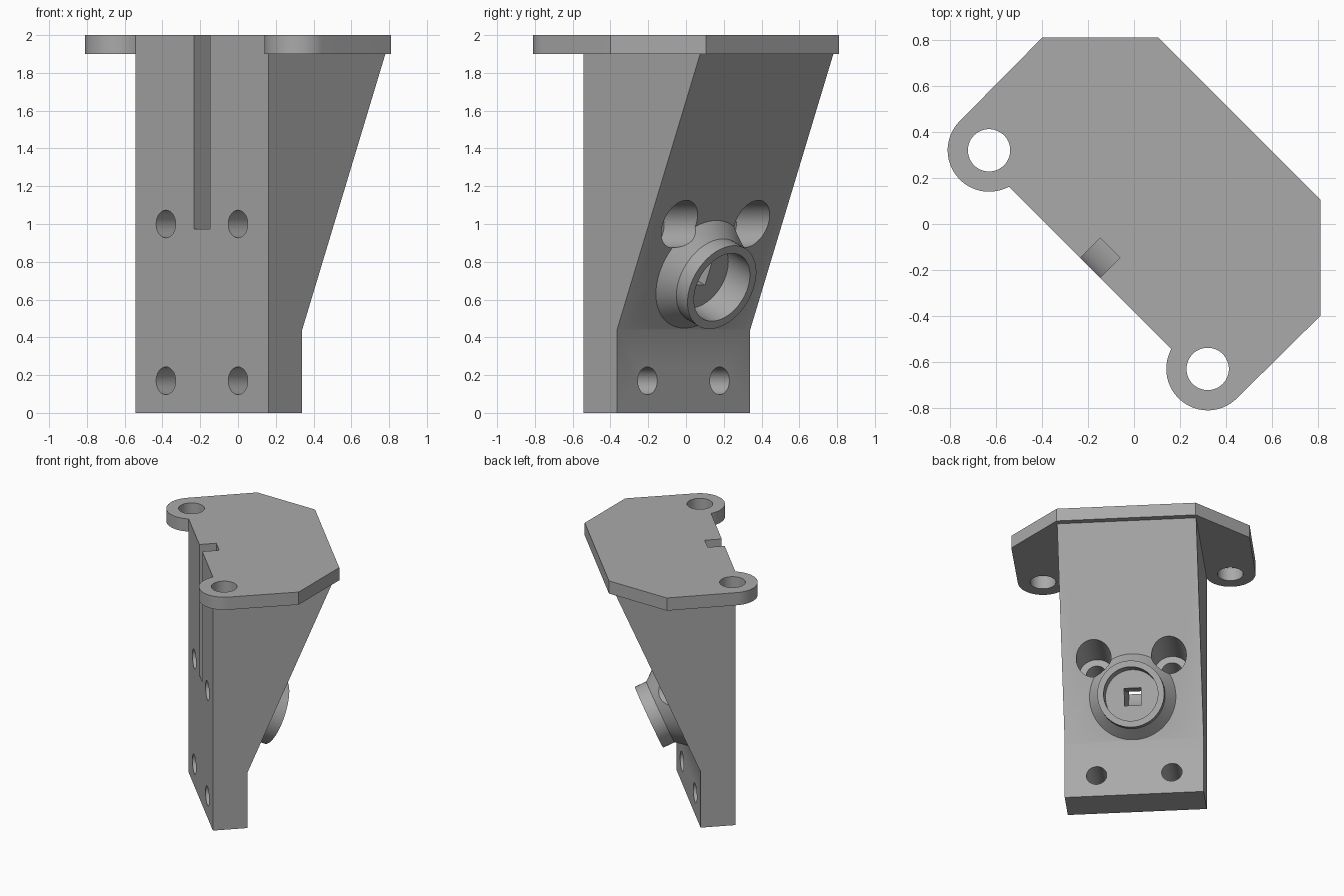
import bpy, bmesh, math
from mathutils import Vector, Matrix

if "Cube" in bpy.data.objects:
    bpy.data.objects.remove(bpy.data.objects["Cube"], do_unlink=True)

grey = bpy.data.materials.new("plain grey")
grey.use_nodes = True
colour = (0.40, 0.40, 0.40, 1)
grey.diffuse_color = colour
grey.node_tree.nodes["Principled BSDF"].inputs["Base Color"].default_value = colour

# Working frame: x along the mounting face, y from front to back
HALF, FRONT, BACK, RISE = 0.4985, -0.27, -0.018, 0.44
slope = Vector((0, 0.623, 1.46)).normalized()
axis = Vector((0, slope.z, -slope.y))
boss_base = Vector((0, 0.107, 0.734))


def make(name, bm):
    bmesh.ops.recalc_face_normals(bm, faces=bm.faces)
    mesh = bpy.data.meshes.new(name)
    bm.to_mesh(mesh)
    bm.free()
    mesh.materials.append(grey)
    obj = bpy.data.objects.new(name, mesh)
    bpy.context.collection.objects.link(obj)
    return obj


def prism(name, points, direction):
    bm = bmesh.new()
    face = bm.faces.new([bm.verts.new(p) for p in points])
    new = bmesh.ops.extrude_face_region(bm, geom=[face])["geom"]
    bmesh.ops.translate(bm, vec=direction,
                        verts=[v for v in new if isinstance(v, bmesh.types.BMVert)])
    return make(name, bm)


def lathe(name, rings, origin, direction, sides=64):
    """Closed turned solid from (radius, distance along axis) rings."""
    bm = bmesh.new()
    loops = []
    for r, h in rings:
        loops.append([bm.verts.new((r * math.cos(a), r * math.sin(a), h))
                      for a in (math.tau * i / sides for i in range(sides))])
    for low, high in zip(loops, loops[1:]):
        for i in range(sides):
            j = (i + 1) % sides
            bm.faces.new((low[i], low[j], high[j], high[i]))
    bm.faces.new(loops[0])
    bm.faces.new(loops[-1])
    turn = Vector(direction).to_track_quat("Z", "Y").to_matrix().to_4x4()
    bm.transform(Matrix.Translation(origin) @ turn)
    return make(name, bm)


def combine(target, other, operation):
    mod = target.modifiers.new(other.name, "BOOLEAN")
    mod.operation, mod.object, mod.solver = operation, other, "EXACT"
    bpy.ops.object.select_all(action="DESELECT")
    bpy.context.view_layer.objects.active = target
    target.select_set(True)
    bpy.ops.object.modifier_apply(modifier=mod.name)
    bpy.data.objects.remove(other, do_unlink=True)


# Wedge-shaped column
side = [(FRONT, 0), (BACK, 0), (BACK, RISE), (0.626, 1.95), (FRONT, 1.95)]
bracket = prism("bracket", [(-HALF, y, z) for y, z in side], (2 * HALF, 0, 0))

# Top plate with a rounded ear on each side
ear, ear_r = Vector((0.672, -0.219)), 0.18
start = math.pi + math.asin((ear.y - FRONT) / ear_r)
half = [(HALF, FRONT)]
for i in range(1, 29):
    a = start + (math.tau - start) * i / 28
    half.append((ear.x + ear_r * math.cos(a), ear.y + ear_r * math.sin(a)))
half += [(0.855, 0.29), (HALF, 0.647)]
outline = half + [(-x, y) for x, y in reversed(half)]
plate = prism("top_plate", [(x, y, 1.9) for x, y in outline], (0, 0, 0.1))
combine(bracket, plate, "UNION")

# Flanged boss square to the sloping back
boss = lathe("boss", [(0.31, -0.06), (0.31, 0), (0.24, 0.085), (0.24, 0.176)],
             boss_base, axis)
combine(bracket, boss, "UNION")
combine(bracket, lathe("boss_bore", [(0.195, 0), (0.195, 0.3)], boss_base, axis),
        "DIFFERENCE")

# Ear holes, bolt holes and counterbores
for s in (-1, 1):
    cuts = [lathe("ear_hole", [(0.092, 0), (0.092, 0.3)], (s * ear.x, ear.y, 1.8), (0, 0, 1))]
    for z in (0.17, 1.0):
        cuts.append(lathe("bolt_hole", [(0.073, 0), (0.073, 0.6)], (s * 0.27, -0.4, z), (0, 1, 0)))
    cuts.append(lathe("counterbore", [(0.125, 0), (0.125, 0.6)], (s * 0.27, BACK, 1.0), (0, 1, 0)))
    for cut in cuts:
        combine(bracket, cut, "DIFFERENCE")

# Square channel: from the boss, bending up into the open front slot
width, bend, middle = 0.063, 0.22, -0.21
turn = math.atan2(axis.y, -axis.z)
corner = boss_base - axis * ((boss_base.y - middle) / axis.y)
centre = Vector((0, middle + bend, corner.z + bend * math.tan(turn / 2)))
path = [(boss_base + axis * 0.03, turn)]
for i in range(17):
    a = turn * (1 - i / 16)
    path.append((centre + bend * Vector((0, -math.cos(a), -math.sin(a))), a))
path.append((Vector((0, middle, 2.1)), 0))
normals = [(p, Vector((0, math.cos(a), math.sin(a)))) for p, a in path]
section = [p + n * width for p, n in normals]
section += [p - n * width for p, n in reversed(normals)]
channel = prism("channel", [p - Vector((0.06, 0, 0)) for p in section], (0.12, 0, 0))
combine(bracket, channel, "DIFFERENCE")

# Turn the part to its standing direction and shade it
bracket.data.transform(Matrix.Rotation(-math.pi / 4, 4, "Z"))
bpy.ops.object.select_all(action="DESELECT")
bracket.select_set(True)
bpy.context.view_layer.objects.active = bracket
bpy.ops.object.shade_smooth_by_angle(angle=math.radians(25))
